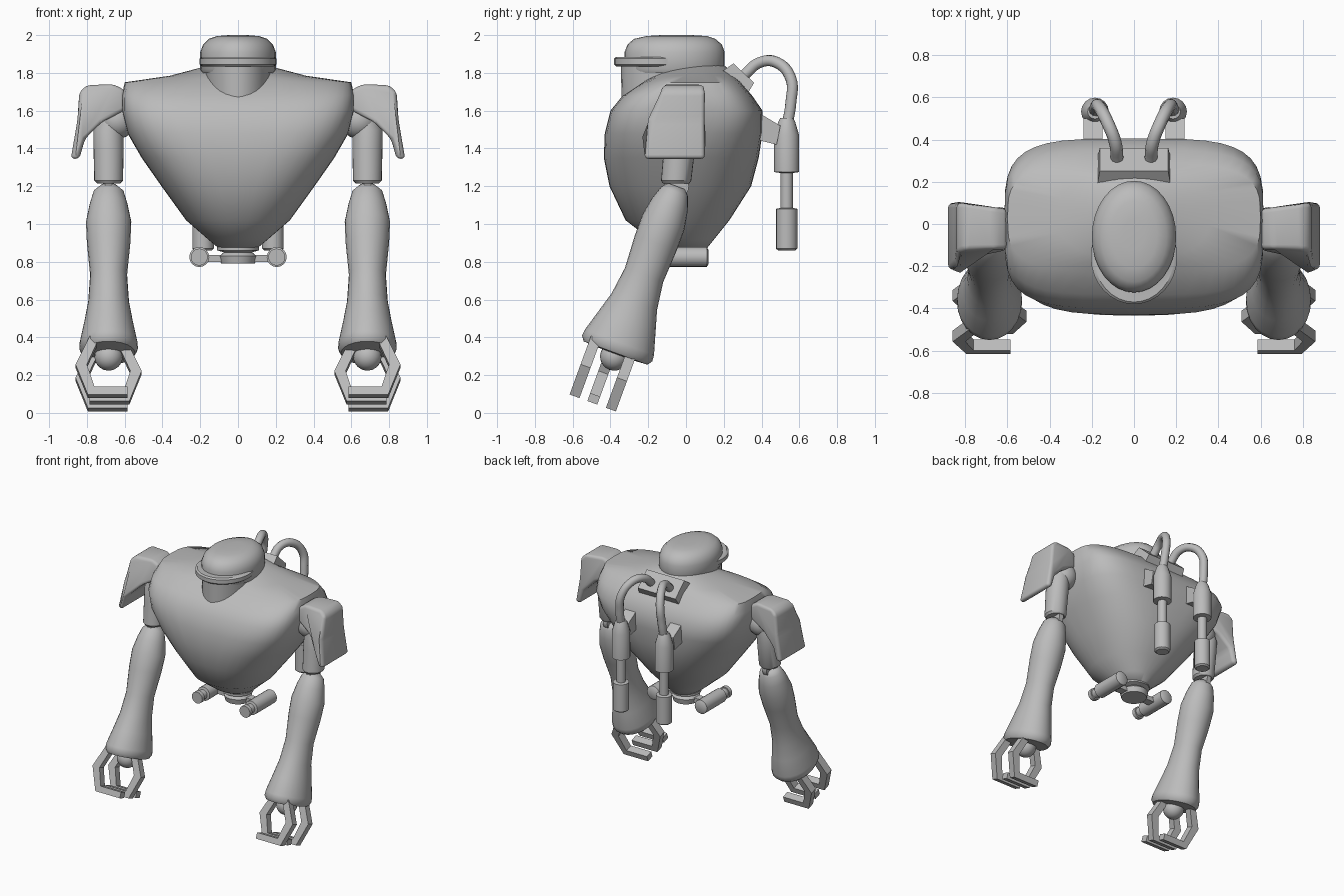
import bpy, bmesh, math
from mathutils import Matrix, Vector

old = bpy.data.objects.get("Cube")
if old:
    bpy.data.objects.remove(old, do_unlink=True)

grey = bpy.data.materials.new("plain_grey")
grey.use_nodes = True
grey.diffuse_color = (0.5, 0.5, 0.5, 1)
grey.node_tree.nodes["Principled BSDF"].inputs["Base Color"].default_value = (0.5, 0.5, 0.5, 1)


def finish(name, bm, mirror=False, angle=35, bevel=0, segments=2):
    """Turn a bmesh into a named, shaded object."""
    bmesh.ops.recalc_face_normals(bm, faces=bm.faces)
    if bevel:
        bmesh.ops.bevel(bm, geom=bm.edges[:], offset=bevel, segments=segments,
                        profile=0.5, affect='EDGES', clamp_overlap=True)
    mesh = bpy.data.meshes.new(name)
    bm.to_mesh(mesh)
    bm.free()
    obj = bpy.data.objects.new(name, mesh)
    bpy.context.collection.objects.link(obj)
    mesh.materials.append(grey)
    bpy.ops.object.select_all(action='DESELECT')
    obj.select_set(True)
    bpy.context.view_layer.objects.active = obj
    if angle:
        bpy.ops.object.shade_smooth_by_angle(angle=math.radians(angle))
    if mirror:
        obj.modifiers.new("mirror", 'MIRROR')
    return obj


def loft(name, rings, matrix=None, sides=24, **kw):
    """Skin rings of (x, y, z, radius x, radius y[, squareness])."""
    bm = bmesh.new()
    loops = []
    for x, y, z, rx, ry, *sq in rings:
        e = 2 / (sq[0] if sq else 2)
        loop = []
        for i in range(sides):
            a = math.tau * i / sides
            c, s = math.cos(a), math.sin(a)
            loop.append(bm.verts.new((x + rx * math.copysign(abs(c) ** e, c),
                                      y + ry * math.copysign(abs(s) ** e, s), z)))
        loops.append(loop)
    for a, b in zip(loops, loops[1:]):
        for i in range(sides):
            j = (i + 1) % sides
            bm.faces.new((a[i], a[j], b[j], b[i]))
    bm.faces.new(loops[0])
    bm.faces.new(loops[-1])
    if matrix:
        bm.transform(matrix)
    return finish(name, bm, **kw)


def prism(name, profile, depth, matrix, taper=None, **kw):
    """Extrude an (x, z) profile along y between depth[0] and depth[1]."""
    bm = bmesh.new()
    ends = [[bm.verts.new((x, y, z)) for x, z in profile] for y in depth]
    bm.faces.new(ends[0])
    bm.faces.new(ends[1])
    n = len(profile)
    for i in range(n):
        j = (i + 1) % n
        bm.faces.new((ends[0][i], ends[0][j], ends[1][j], ends[1][i]))
    if taper:
        for v in bm.verts:
            v.co.y = taper(v.co)
    bm.transform(matrix)
    return finish(name, bm, **kw)


# Torso: (height, half width, front, back, squareness)
torso = [(0.87, .10, -.10, .11, 2), (0.92, .16, -.19, .15, 2.1), (1.02, .275, -.32, .23, 2.3),
         (1.20, .405, -.405, .345, 2.6), (1.35, .51, -.435, .385, 3), (1.48, .585, -.43, .405, 3.5),
         (1.60, .615, -.40, .405, 4), (1.68, .615, -.335, .35, 4), (1.75, .60, -.23, .29, 3.5),
         (1.785, .36, -.17, .25, 2.5), (1.835, .17, -.08, .21, 2), (1.85, .08, .03, .16, 2)]
loft("torso", [(0, (f + b) / 2, z, w, (b - f) / 2, q) for z, w, f, b, q in torso],
     sides=40, angle=50)

# Head: neck column, domed skull and front visor rim
loft("neck", [(0, -.09, 1.6, .165, .25), (0, -.09, 1.86, .175, .255)], sides=32)
loft("skull", [(0, -.06, 1.80, .19, .255), (0, -.06, 1.82, .2, .265), (0, -.06, 1.91, .2, .265),
               (0, -.06, 1.95, .185, .25), (0, -.06, 1.98, .155, .215), (0, -.05, 1.995, .11, .16),
               (0, -.05, 2.0, .05, .08)], sides=32)
loft("visor_rim", [(0, -.155, 1.835, .19, .215), (0, -.155, 1.845, .205, .225),
                   (0, -.155, 1.875, .205, .225), (0, -.155, 1.885, .19, .215)], sides=32)

# Waist: hub, crossbar and two fore-and-aft pistons
loft("waist_hub", [(0, 0, .79, .09, .09), (0, 0, .83, .1, .1), (0, 0, .85, .075, .075),
                   (0, 0, .86, .11, .11), (0, 0, .88, .11, .11)])
prism("waist_bar", [(-.17, .80), (.17, .80), (.17, .835), (-.17, .835)], (-.03, .03), Matrix())
along_y = Matrix.Translation((.205, 0, .825)) @ Matrix.Rotation(math.pi / 2, 4, 'X')
loft("waist_pistons", [(0, 0, -.12, .035, .035), (0, 0, -.11, .053, .053), (0, 0, .13, .053, .053),
                       (0, 0, .135, .035, .035), (0, 0, .18, .035, .035), (0, 0, .18, .045, .045),
                       (0, 0, .21, .045, .045)], along_y, sides=16, mirror=True)

# Back: sloped box, hoses and hanging tanks
slope = Matrix.Translation((0, .265, 1.755)) @ Matrix.Rotation(math.radians(-43), 4, 'X')
bm = bmesh.new()
bmesh.ops.create_cube(bm, size=1, matrix=Matrix.Diagonal((.36, .2, .12, 1)))
for v in bm.verts:
    if v.co.z > 0:
        v.co.x *= .9
        v.co.y *= .75
bm.transform(slope)
finish("back_box", bm, angle=0)

hose = bpy.data.curves.new("back_hoses", 'CURVE')
hose.dimensions = '3D'
hose.bevel_depth = .03
hose.bevel_resolution = 3
hose.resolution_u = 6
hose.use_fill_caps = True
path = [(.08, .31, 1.79), (.09, .39, 1.855), (.125, .48, 1.855), (.165, .555, 1.77),
        (.18, .555, 1.64), (.185, .535, 1.52)]
spline = hose.splines.new('BEZIER')
spline.bezier_points.add(len(path) - 1)
for p, co in zip(spline.bezier_points, path):
    p.co = co
    p.handle_left_type = p.handle_right_type = 'AUTO'
hose.materials.append(grey)
hoses = bpy.data.objects.new("back_hoses", hose)
bpy.context.collection.objects.link(hoses)
hoses.modifiers.new("mirror", 'MIRROR')

tank = [(.86, .045), (.87, .057), (1.08, .057), (1.085, .033), (1.27, .033), (1.275, .066),
        (1.47, .066), (1.54, .045), (1.56, .035)]
loft("back_tanks", [(.185, .533, z, r, r) for z, r in tank], sides=16, mirror=True)
side_on = Matrix.Rotation(math.pi / 2, 4, 'Z')
prism("tank_brackets", [(.36, 1.45), (.48, 1.42), (.5, 1.52), (.40, 1.58), (.36, 1.58)],
      (-.24, -.15), side_on, mirror=True, angle=0)

# Shoulders: joint ball, upper arm and hanging pad
bm = bmesh.new()
bmesh.ops.create_uvsphere(bm, u_segments=20, v_segments=12, radius=.1,
                          matrix=Matrix.Translation((.64, -.02, 1.55)))
finish("shoulder_joints", bm, mirror=True)
loft("upper_arms", [(.685, -.052, 1.215, .062, .07), (.685, -.052, 1.23, .076, .08),
                    (.685, -.035, 1.40, .08, .083), (.685, -.025, 1.5, .08, .085),
                    (.67, -.02, 1.58, .06, .07)], mirror=True)


def pad_depth(co):
    drop = (1.74 - co.z) / .39
    flare = min(1, max(0, (co.x - .6) / .2))
    return (.07 + .03 * flare) if co.y > 0 else -(.12 + .1 * min(1, drop * 1.3) * flare)


prism("shoulder_pads", [(.60, 1.71), (.66, 1.74), (.80, 1.735), (.84, 1.70), (.85, 1.55),
                        (.885, 1.345), (.84, 1.345), (.81, 1.45), (.72, 1.54), (.60, 1.60)],
      (-1, 1), Matrix(), taper=pad_depth, mirror=True, bevel=.022, segments=3, angle=45)

# Elbow plates
along_x = Matrix.Translation((.685, -.05, 1.2)) @ Matrix.Rotation(math.pi / 2, 4, 'Y')
loft("elbow_plates", [(0, 0, -.018, .065, .065), (0, 0, .018, .065, .065)], along_x, mirror=True)

# Forearm frame: local -z runs down the arm, local -y faces forward
arm = Matrix.Translation((.685, -.05, 1.2)) @ Matrix.Rotation(math.radians(-20.1), 4, 'X')
forearm = [(0, .045, .05), (.03, .08, .075), (.1, .1, .1), (.2, .12, .118), (.32, .115, .118),
           (.5, .098, .108), (.65, .108, .128), (.76, .128, .16), (.88, .153, .195),
           (.915, .155, .198), (.94, .14, .18), (.945, .08, .1)]
loft("forearms", [(0, 0, -t, rx, ry) for t, rx, ry in forearm], arm, mirror=True, angle=50)

# Hands: wrist ball, two outer claws and one inner claw
hand = arm @ Matrix.Translation((0, 0, -.93))
bm = bmesh.new()
bmesh.ops.create_uvsphere(bm, u_segments=20, v_segments=12, radius=.075,
                          matrix=hand @ Matrix.Translation((0, 0, -.03)))
finish("wrist_balls", bm, mirror=True)
claw = [(.1, .03), (.175, -.13), (.11, -.3), (-.1, -.3), (-.1, -.255), (.075, -.255),
        (.115, -.13), (.045, .03)]
for name, side, offset in (("front_claws", 1, -.125), ("rear_claws", 1, .08),
                           ("thumb_claws", -1, -.025)):
    prism(name, [(side * x, z) for x, z in claw], (offset - .028, offset + .028), hand,
          mirror=True, angle=0)
